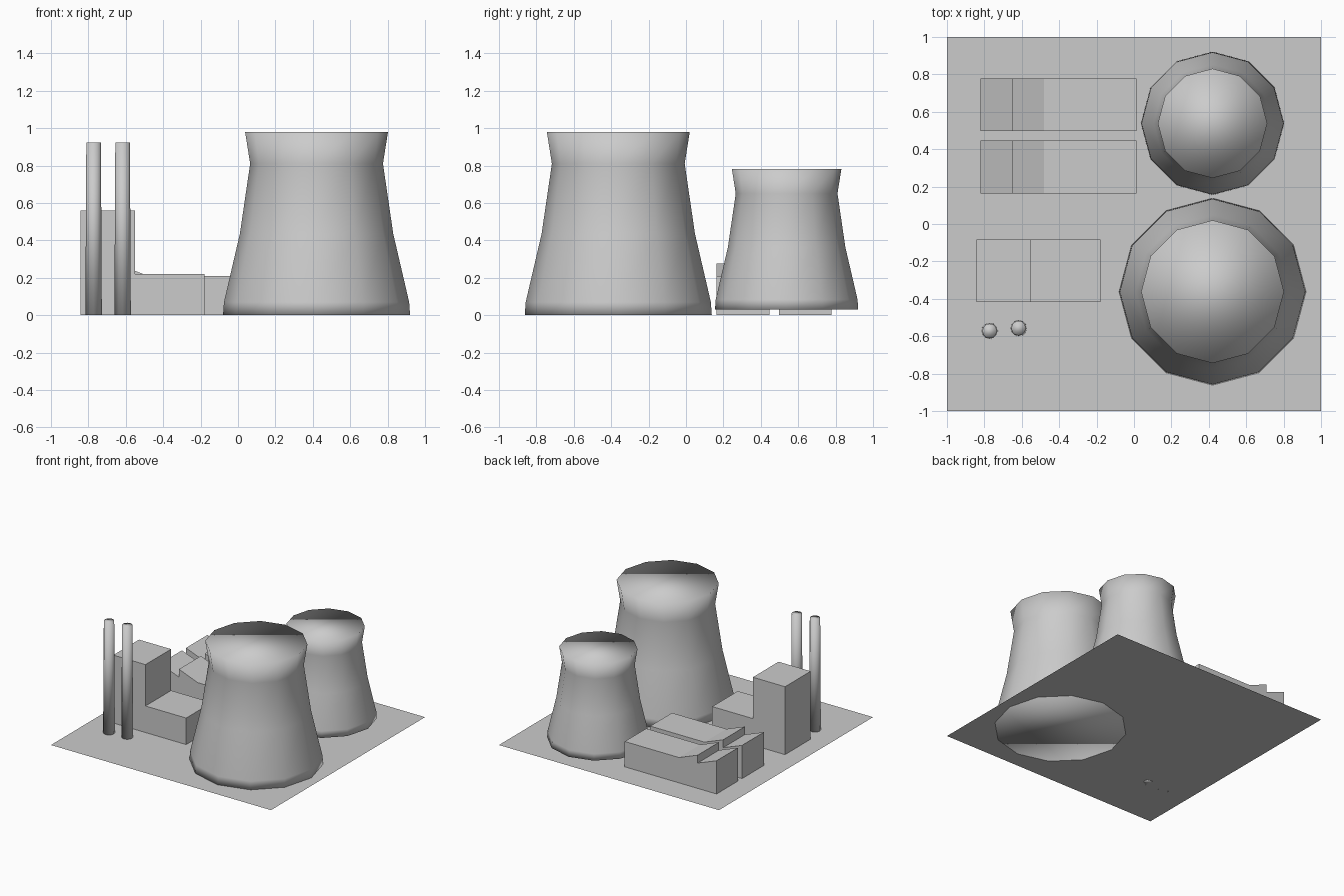
import bpy, bmesh, math

if "Cube" in bpy.data.objects:
    bpy.data.objects.remove(bpy.data.objects["Cube"])

GROUND_Z = 0.002


def finish(name, bm, smooth=False):
    bmesh.ops.recalc_face_normals(bm, faces=bm.faces)
    for f in bm.faces:
        f.smooth = smooth
    mesh = bpy.data.meshes.new(name)
    bm.to_mesh(mesh)
    bm.free()
    obj = bpy.data.objects.new(name, mesh)
    bpy.context.collection.objects.link(obj)
    return obj


def lathe(name, profile, sides, loc, scale=1.0):
    """Closed, capped solid from (radius, height) rings."""
    bm = bmesh.new()
    rings = []
    for r, z in profile:
        rings.append([bm.verts.new((r * scale * math.cos(2 * math.pi * i / sides),
                                    r * scale * math.sin(2 * math.pi * i / sides),
                                    z * scale)) for i in range(sides)])
    for a, b in zip(rings, rings[1:]):
        for i in range(sides):
            j = (i + 1) % sides
            bm.faces.new((a[i], a[j], b[j], b[i]))
    bm.faces.new(rings[0][::-1])
    bm.faces.new(rings[-1])
    obj = finish(name, bm, smooth=True)
    obj.location = loc
    return obj


def extrude_outline(name, outline, y0, y1):
    """Building from an x-z outline, extruded along y."""
    bm = bmesh.new()
    face = bm.faces.new([bm.verts.new((x, y0, z)) for x, z in outline])
    ext = bmesh.ops.extrude_face_region(bm, geom=[face])
    verts = [v for v in ext["geom"] if isinstance(v, bmesh.types.BMVert)]
    bmesh.ops.translate(bm, verts=verts, vec=(0, y1 - y0, 0))
    return finish(name, bm)


# Ground sheet
bm = bmesh.new()
bmesh.ops.create_grid(bm, x_segments=1, y_segments=1, size=1.0)
finish("ground_plate", bm).location.z = GROUND_Z

# Cooling towers: the small one is a scaled copy of the large one
tower = [(0.5, 0.0), (0.495, 0.07), (0.41, 0.435), (0.355, 0.81), (0.382, 0.98)]
lathe("large_cooling_tower", tower, 12, (0.42, -0.362, 0))
lathe("small_cooling_tower", tower, 12, (0.42, 0.538, 0.03), 0.766)

# Chimneys
chimney = [(0.044, 0.0), (0.039, 0.92)]
for name, x, y in (("left_chimney", -0.772, -0.572), ("right_chimney", -0.617, -0.557)):
    lathe(name, chimney, 12, (x, y, GROUND_Z))

# Main hall with its tall block
g = GROUND_Z
main = [(-0.842, g), (-0.18, g), (-0.18, 0.22), (-0.55, 0.22), (-0.55, 0.56), (-0.842, 0.56)]
extrude_outline("main_hall", main, -0.416, -0.083)

# Two halls with sawtooth roofs
saw = [(-0.822, g), (0.013, g), (0.013, 0.21), (-0.48, 0.21), (-0.65, 0.275),
       (-0.65, 0.21), (-0.822, 0.275)]
for name, y0, y1 in (("front_sawtooth_hall", 0.162, 0.446), ("rear_sawtooth_hall", 0.498, 0.777)):
    extrude_outline(name, saw, y0, y1)
